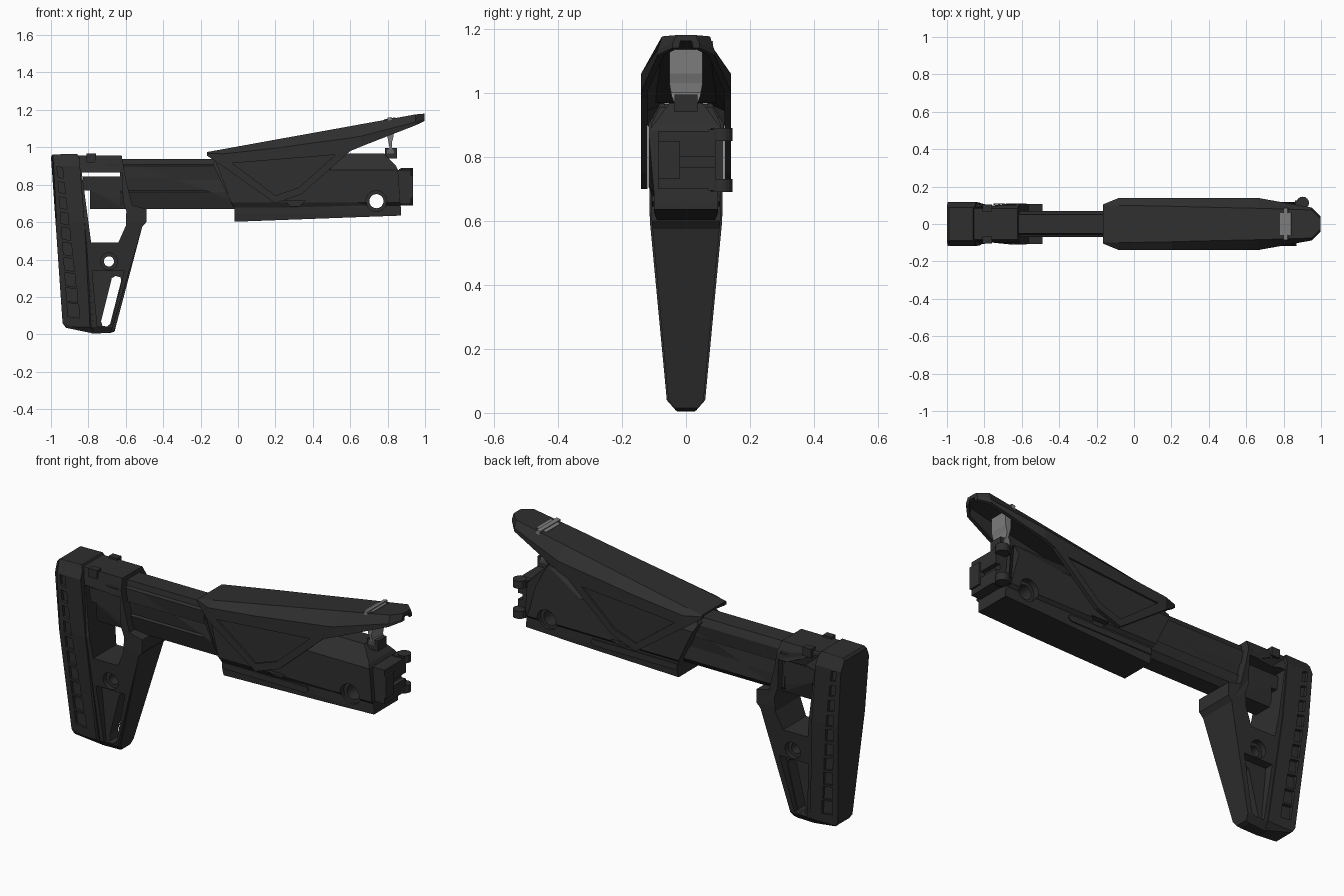
import bpy, bmesh, math
from mathutils import Vector

if "Cube" in bpy.data.objects:
    bpy.data.objects.remove(bpy.data.objects["Cube"], do_unlink=True)


def material(name, v):
    m = bpy.data.materials.new(name)
    m.use_nodes = True
    c = (v, v, v, 1)
    m.diffuse_color = c
    m.node_tree.nodes["Principled BSDF"].inputs["Base Color"].default_value = c
    return m


CHARCOAL = material("charcoal polymer", 0.028)
STEEL = material("grey steel", 0.2)


def finish(bm, name, mat=CHARCOAL):
    bmesh.ops.recalc_face_normals(bm, faces=bm.faces[:])
    me = bpy.data.meshes.new(name)
    bm.to_mesh(me)
    bm.free()
    ob = bpy.data.objects.new(name, me)
    bpy.context.collection.objects.link(ob)
    if mat:
        me.materials.append(mat)
    return ob


def width_at(widths, z):
    for (z0, w0), (z1, w1) in zip(widths, widths[1:]):
        if z <= z1:
            return w0 + (w1 - w0) * max(0, (z - z0) / (z1 - z0))
    return widths[-1][1]


def slab(outline, y0, y1):
    """Side outline (x, z) extruded between two y values."""
    bm = bmesh.new()
    a, b = [[bm.verts.new((x, y, z)) for x, z in outline] for y in (y0, y1)]
    bm.faces.new(a)
    bm.faces.new(b[::-1])
    n = len(a)
    for i in range(n):
        bm.faces.new((a[i], b[i], b[(i + 1) % n], a[(i + 1) % n]))
    bmesh.ops.recalc_face_normals(bm, faces=bm.faces[:])
    return bm


def shaped(name, outline, widths, mat=CHARCOAL):
    """Side outline whose half width follows (z, width) steps."""
    bm = slab(outline, -1, 1)
    bmesh.ops.triangulate(bm, faces=bm.faces[:], ngon_method='EAR_CLIP')
    for z, _ in widths[1:-1]:
        bmesh.ops.bisect_plane(bm, geom=bm.verts[:] + bm.edges[:] + bm.faces[:],
                               plane_co=(0, 0, z), plane_no=(0, 0, 1))
    for v in bm.verts:
        v.co.y = math.copysign(width_at(widths, v.co.z), v.co.y)
    bmesh.ops.dissolve_limit(bm, angle_limit=0.01, verts=bm.verts[:], edges=bm.edges[:])
    return finish(bm, name, mat)


def box(name, x0, x1, y0, y1, z0, z1, mat=CHARCOAL):
    return finish(slab([(x0, z0), (x1, z0), (x1, z1), (x0, z1)], y0, y1), name, mat)


def disc(x, z, r, n=20):
    return [(x + r * math.cos(2 * math.pi * i / n), z + r * math.sin(2 * math.pi * i / n))
            for i in range(n)]


def apply(ob, kind, **settings):
    mod = ob.modifiers.new(kind.lower(), kind)
    for k, v in settings.items():
        setattr(mod, k, v)
    bpy.context.view_layer.objects.active = ob
    bpy.ops.object.modifier_apply(modifier=mod.name)


def cut(ob, outline, depth=None):
    """Cut right through, or from both sides down to the half width depth."""
    spans = [(-1, 1)] if depth is None else [(-1, -depth), (depth, 1)]
    for y0, y1 in spans:
        cutter = finish(slab(outline, y0, y1), "cutter", None)
        cutter.hide_render = True
        apply(ob, 'BOOLEAN', operation='DIFFERENCE', object=cutter, solver='EXACT')
        bpy.data.objects.remove(cutter, do_unlink=True)


# Butt pad with a column of grip pockets
PAD_W = [(0, .025), (.04, .06), (.6, .113), (.9, .118), (.97, .085)]
pad = shaped("butt_pad", [(-1, .95), (-.99, .962), (-.86, .965), (-.848, .94), (-.772, .02),
                          (-.79, .008), (-.92, .035), (-.938, .06)], PAD_W)
apply(pad, 'BEVEL', width=.01, segments=1, limit_method='ANGLE', angle_limit=math.radians(50))
for i in range(10):
    z = .87 - .082 * i
    x = -.968 + .006 * i
    w, h = .03 + .0035 * i, .055 + .002 * i
    cut(pad, [(x, z + h / 2), (x + w, z + h / 2 - .008), (x + w + .005, z - h / 2 - .008),
              (x + .005, z - h / 2)], width_at(PAD_W, z) - .015)

# Open butt frame
FRAME_W = [(0, .025), (.04, .055), (.6, .107), (.9, .11), (.96, .08)]
frame = shaped("butt_frame", [(-.87, .955), (-.622, .955), (-.6, .83), (-.565, .69), (-.49, .67),
                              (-.49, .6), (-.512, .575), (-.66, .015), (-.68, .008),
                              (-.78, .004), (-.8, .02)], FRAME_W)
cut(frame, [(-.835, .865), (-.62, .865), (-.615, .71), (-.597, .66), (-.6, .58),
            (-.64, .49), (-.785, .49)])
cut(frame, [(-.78, .34), (-.608, .34), (-.678, .05), (-.752, .04)], .035)
cut(frame, [(-.675, .3), (-.655, .312), (-.628, .305), (-.625, .285), (-.684, .055),
            (-.7, .042), (-.725, .045), (-.732, .07)])
cut(frame, disc(-.69, .39, .045), .06)
cut(frame, disc(-.69, .39, .027))
cut(frame, [(-.83, .935), (-.64, .935), (-.63, .9), (-.83, .9)], .102)

# Latch nubs on the frame top and the latch block in its opening
for s, side in ((-1, "right"), (1, "left")):
    box("latch_nub_" + side, -.81, -.76, s * .085 - .018, s * .085 + .018, .92, .966)
shaped("latch_block", [(-.83, .845), (-.6, .845), (-.6, .735), (-.625, .735), (-.625, .715),
                       (-.605, .7), (-.605, .67), (-.79, .67), (-.79, .77), (-.83, .77)],
       [(.67, .05), (.7, .065), (.845, .065)])

# Grooved extension tube
shaped("extension_tube", [(-.63, .67), (.1, .67), (.1, .937), (-.63, .937)],
       [(.67, .045), (.7, .07), (.76, .07), (.768, .06), (.825, .06), (.833, .07),
        (.9, .07), (.908, .056), (.94, .05)])

# Main body with cross hole, lower rails and pockets
body = shaped("main_body", [(-.135, .91), (-.12, .93), (.3, .968), (.78, .968), (.845, .9),
                            (.855, .88), (.872, .66), (.872, .635), (-.02, .602), (-.02, .67)],
              [(.6, .09), (.625, .1), (.69, .1), (.705, .117), (.88, .117), (.97, .05)])
cut(body, disc(.74, .712, .056), .085)
cut(body, disc(.74, .712, .038))
cut(body, [(.25, .715), (.36, .715), (.33, .685), (.28, .685)], .085)
shaped("lower_rail", [(-.02, .645), (.47, .645), (.49, .66), (.48, .678), (-.02, .678)],
       [(.64, .106), (.68, .106)])

# Hinge tenon and its two lugs
tenon = box("hinge_tenon", .84, .925, -.088, .092, .7, .88)
cut(tenon, [(.9, .768), (.95, .768), (.95, .8), (.9, .8)])
box("hinge_tongue", .85, .935, -.088, -.02, .73, .85)
for z, tag in ((.71, "lower"), (.87, "upper")):
    box("hinge_arm_" + tag, .86, .925, .07, .125, z - .015, z + .015)
    bm = bmesh.new()
    bmesh.ops.create_cone(bm, cap_ends=True, segments=16, radius1=.034, radius2=.034, depth=.04)
    bmesh.ops.translate(bm, verts=bm.verts[:], vec=(.902, .112, z))
    finish(bm, "hinge_lug_" + tag)

# Cheek rest: hollow loft of (x, top z, top half, crease z, crease half, bottom z)
STATIONS = [(-.165, .975, .1, .968, .105, .955), (-.08, .99, .1, .965, .14, .897),
            (.2, 1.041, .095, .995, .14, .7), (.34, 1.066, .091, 1.015, .14, .75),
            (.6, 1.113, .085, 1.05, .14, .98), (.66, 1.124, .084, 1.06, .14, 1.005),
            (.95, 1.176, .075, 1.135, .088, 1.118), (.996, 1.18, .03, 1.155, .042, 1.14)]
bm = bmesh.new()
rings = []
for x, tz, th, cz, ch, bz in STATIONS:
    t = .02
    roof = min(t, (tz - bz) * .45)
    it = max(cz - roof, bz + .001)
    half = [(th, tz), (ch, cz), (ch, bz), (ch - t, bz), (ch - t, it),
            (min(th, ch - t) - .005, max(tz - roof, it + .001))]
    loop = half + [(-y, z) for y, z in reversed(half)]
    rings.append([bm.verts.new((x, y, z)) for y, z in loop])
for a, b in zip(rings, rings[1:]):
    for i in range(len(a)):
        j = (i + 1) % len(a)
        bm.faces.new((a[i], a[j], b[j], b[i]))
bm.faces.new(rings[0])
bm.faces.new(rings[-1][::-1])
cheek = finish(bm, "cheek_rest")
cut(cheek, [(-.03, .915), (.2, .742), (.325, .785), (.52, .96)], .131)

# Height adjuster: dark mount, steel post and steel cap set in the cheek rest
box("post_mount", .785, .85, -.036, .036, .94, .995)
shaped("adjuster_post", [(.795, .955), (.835, .955), (.832, .985), (.822, 1.0), (.824, 1.03),
                         (.832, 1.06), (.832, 1.14), (.8, 1.14), (.8, 1.05), (.81, 1.0),
                         (.797, .985)],
       [(.95, .03), (.99, .045), (1.03, .052), (1.15, .052)], STEEL)
tilt = math.atan(.18)
for name, w, d, h in (("adjuster_cap", .06, .12, .012), ("adjuster_pin", .022, .17, .022)):
    ob = box(name, -w / 2, w / 2, -d / 2, d / 2, -h / 2, h / 2, STEEL)
    ob.location = Vector((.812, 0, 1.149))
    ob.rotation_euler.y = -tilt
